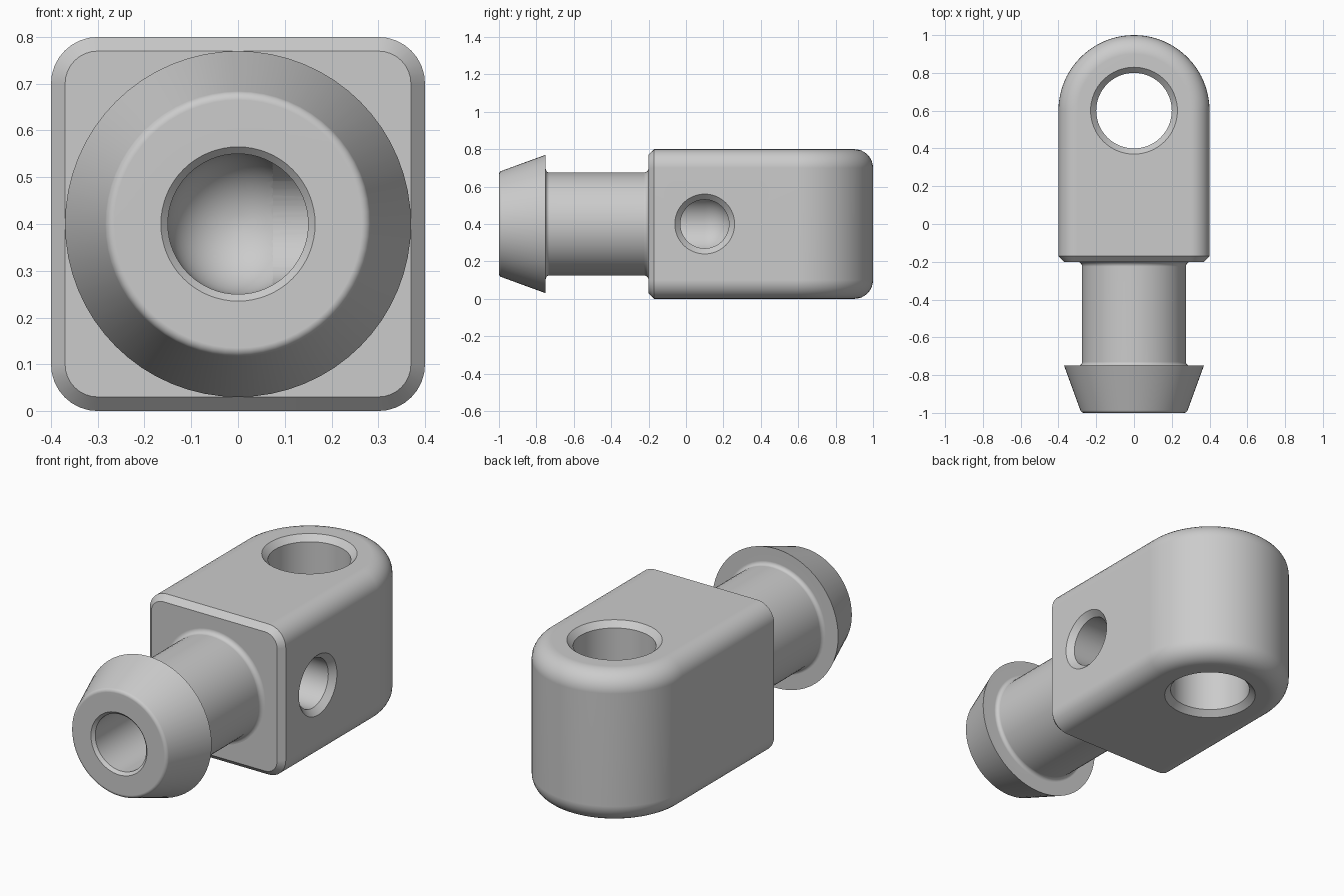
import bpy, bmesh, math
from mathutils import Matrix, Vector

if "Cube" in bpy.data.objects:
    bpy.data.objects.remove(bpy.data.objects["Cube"])

grey = bpy.data.materials.new("satin grey")
grey.use_nodes = True
colour = (0.6, 0.6, 0.6, 1)
grey.diffuse_color = colour
grey.node_tree.nodes["Principled BSDF"].inputs["Base Color"].default_value = colour


def finish(name, bm):
    bmesh.ops.recalc_face_normals(bm, faces=bm.faces)
    mesh = bpy.data.meshes.new(name)
    bm.to_mesh(mesh)
    bm.free()
    mesh.materials.append(grey)
    obj = bpy.data.objects.new(name, mesh)
    bpy.context.collection.objects.link(obj)
    return obj


def lathe(name, profile, axis, origin, steps=64):
    """Solid of revolution from (radius, distance along axis) points."""
    bm = bmesh.new()
    verts = [bm.verts.new((r, 0, h)) for r, h in profile]
    edges = [bm.edges.new(pair) for pair in zip(verts, verts[1:])]
    bmesh.ops.spin(bm, geom=verts + edges, cent=(0, 0, 0), axis=(0, 0, 1),
                   angle=math.tau, steps=steps)
    bmesh.ops.remove_doubles(bm, verts=bm.verts, dist=0.0001)
    turn = Vector((0, 0, 1)).rotation_difference(Vector(axis)).to_matrix().to_4x4()
    bm.transform(Matrix.Translation(origin) @ turn)
    return finish(name, bm)


def arc(cx, cy, r, start, end, n=6):
    angles = [math.radians(start + (end - start) * i / n) for i in range(n + 1)]
    return [(cx + r * math.cos(a), cy + r * math.sin(a)) for a in angles]


def combine(target, tool, operation):
    mod = target.modifiers.new(operation.lower(), "BOOLEAN")
    mod.object, mod.operation, mod.solver = tool, operation, "EXACT"
    bpy.context.view_layer.objects.active = target
    bpy.ops.object.modifier_apply(modifier=mod.name)
    bpy.data.objects.remove(tool)


# Body: round-backed outline stacked in layers that form the rim fillets
bm = bmesh.new()
layers = arc(0.3, 0.1, 0.1, -90, 0, 8) + arc(0.3, 0.7, 0.1, 0, 90, 8)
loops = []
for half, z in layers:
    outline = [(half, -0.2)] + arc(0, 0.6, half, 0, 180, 40) + [(-half, -0.2)]
    loops.append([bm.verts.new((x, y, z)) for x, y in outline])
for low, high in zip(loops, loops[1:]):
    for i in range(len(low) - 1):
        bm.faces.new((low[i], low[i + 1], high[i + 1], high[i]))
bm.faces.new(loops[0])
bm.faces.new(loops[-1])
front = bm.faces.new([l[0] for l in loops] + [l[-1] for l in reversed(loops)])
bmesh.ops.recalc_face_normals(bm, faces=bm.faces)

# Front rim chamfer
bmesh.ops.bevel(bm, geom=list(front.edges), offset=0.03, segments=1,
                affect="EDGES", clamp_overlap=False)
body = finish("swivel_body", bm)

# Barbed stud with filleted neck, measured forward from the body centre
stud_profile = ([(0, 0.1), (0.275, 0.1), (0.275, 0.17), (0.305, 0.19), (0.305, 0.2)][:2]
                + [(0.3, 0.1)] + arc(0.3, 0.225, 0.025, 270, 180)
                + arc(0.295, 0.73, 0.02, 180, 90)
                + [(0.37, 0.75)] + arc(0.265, 0.98, 0.02, 20, 90) + [(0, 1)])
stud = lathe("stud", stud_profile, (0, -1, 0), (0, 0, 0.4))
combine(body, stud, "UNION")

# Vertical pin hole, chamfered at both ends
pin_hole = lathe("pin_hole", [(0, -0.02), (0.25, -0.02), (0.2, 0.03),
                              (0.2, 0.77), (0.25, 0.82), (0, 0.82)],
                 (0, 0, 1), (0, 0.6, 0))
combine(body, pin_hole, "DIFFERENCE")

# Front bore with a rounded end
bore = lathe("front_bore", arc(0, -0.1, 0.15, -90, 0, 12)
             + [(0.15, 0.985), (0.175, 1.01), (0, 1.01)],
             (0, -1, 0), (0, 0, 0.4))
combine(body, bore, "DIFFERENCE")

# Side port on the left, meeting the front bore
port = lathe("side_port", [(0, 0), (0.13, 0), (0.13, 0.37), (0.18, 0.42), (0, 0.42)],
             (1, 0, 0), (0, 0.1, 0.4))
combine(body, port, "DIFFERENCE")

# Smooth shading that keeps the flats and chamfers crisp
bpy.ops.object.select_all(action="DESELECT")
body.select_set(True)
bpy.context.view_layer.objects.active = body
bpy.ops.object.shade_smooth_by_angle(angle=math.radians(18))
weighted = body.modifiers.new("weighted_normals", "WEIGHTED_NORMAL")
weighted.keep_sharp = True
